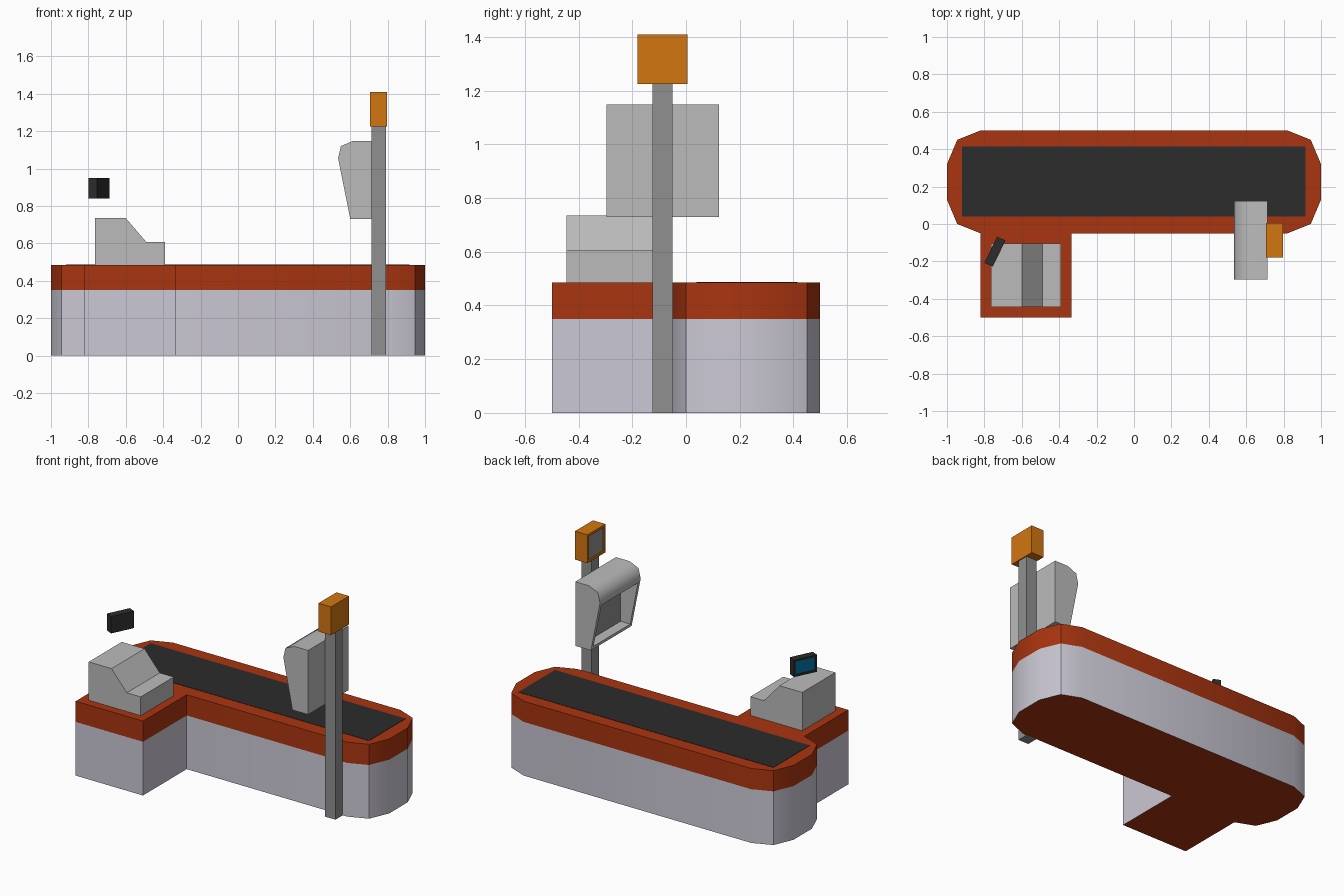
import bpy, bmesh, math
from mathutils import Vector

if "Cube" in bpy.data.objects:
    bpy.data.objects.remove(bpy.data.objects["Cube"])


def mat(name, *rgb):
    m = bpy.data.materials.new(name)
    m.diffuse_color = (*rgb, 1)
    m.use_nodes = True
    m.node_tree.nodes["Principled BSDF"].inputs["Base Color"].default_value = m.diffuse_color
    return m


LAVENDER = mat("lavender_panel", 0.60, 0.58, 0.66)
RED = mat("rust_red", 0.40, 0.035, 0.005)
BLACK = mat("black_rubber", 0.025, 0.025, 0.025)
ORANGE = mat("orange", 0.65, 0.18, 0.005)
BLUE = mat("screen_blue", 0.0, 0.13, 0.30)
GREY = mat("light_grey", 0.50, 0.50, 0.50)
STEEL = mat("steel_grey", 0.28, 0.28, 0.28)


def prism(outline, lo, hi, axis="z"):
    """Extrude an XY outline along z, or an XZ outline along y."""
    bm = bmesh.new()
    place = (lambda a, b: (a, b, lo)) if axis == "z" else (lambda a, b: (a, lo, b))
    face = bm.faces.new([bm.verts.new(place(a, b)) for a, b in outline])
    ext = bmesh.ops.extrude_face_region(bm, geom=[face])["geom"]
    step = Vector((0, 0, hi - lo)) if axis == "z" else Vector((0, hi - lo, 0))
    bmesh.ops.translate(bm, vec=step, verts=[g for g in ext if isinstance(g, bmesh.types.BMVert)])
    bmesh.ops.recalc_face_normals(bm, faces=bm.faces)
    return bm


def box(x0, x1, y0, y1, z0, z1):
    return prism([(x0, y0), (x1, y0), (x1, y1), (x0, y1)], z0, z1)


def recess(bm, direction, border, depth, floor_x=None):
    """Sink a panel into the face that looks in the given direction."""
    bm.normal_update()
    d = Vector(direction).normalized()
    face = max(bm.faces, key=lambda f: f.normal.dot(d))
    bmesh.ops.inset_region(bm, faces=[face], thickness=border)
    n = face.normal.copy()
    floor = bmesh.ops.extrude_discrete_faces(bm, faces=[face])["faces"][0]
    for v in floor.verts:
        if floor_x is None:
            v.co -= n * depth
        else:
            v.co.x = floor_x
    floor.material_index = 1


def finish(name, bm, mats, smooth=None):
    me = bpy.data.meshes.new(name)
    bm.to_mesh(me)
    bm.free()
    ob = bpy.data.objects.new(name, me)
    bpy.context.collection.objects.link(ob)
    for m in mats:
        me.materials.append(m)
    if smooth:
        bpy.ops.object.select_all(action="DESELECT")
        ob.select_set(True)
        bpy.context.view_layer.objects.active = ob
        bpy.ops.object.shade_smooth_by_angle(angle=math.radians(smooth))
    return ob


# Counter: L-shaped plan with chamfered ends, red band and underside
right_end = [(0.82, -0.05), (0.945, 0.0), (1.0, 0.13), (1.0, 0.32), (0.945, 0.45), (0.82, 0.5)]
left_end = [(-x, y) for x, y in reversed(right_end)]
bm = prism(right_end + left_end + [(-0.82, -0.5), (-0.335, -0.5), (-0.335, -0.05)], 0, 0.485)
bmesh.ops.bisect_plane(bm, geom=bm.verts[:] + bm.edges[:] + bm.faces[:],
                       plane_co=(0, 0, 0.35), plane_no=(0, 0, 1))
for f in bm.faces:
    z = f.calc_center_median().z
    f.material_index = 1 if z > 0.35 or z < 0.01 else 0
finish("counter", bm, [LAVENDER, RED], 30)

# Conveyor belt
finish("conveyor_belt", box(-0.92, 0.917, 0.04, 0.415, 0.475, 0.487), [BLACK])

# Cash register with sloped front
finish("cash_register", prism([(-0.765, 0.485), (-0.39, 0.485), (-0.39, 0.607), (-0.49, 0.607),
                               (-0.6, 0.735), (-0.765, 0.735)], -0.445, -0.105, "y"), [GREY])

# Small angled customer display
bm = prism([(-0.80, -0.208), (-0.755, -0.228), (-0.687, -0.088), (-0.732, -0.068)], 0.84, 0.95)
recess(bm, (-0.9, 0.44, 0), 0.018, 0.005)
finish("customer_display", bm, [BLACK, BLUE])

# Pole and lane light
finish("pole", box(0.715, 0.79, -0.125, -0.05, 0, 1.225), [STEEL])
bm = box(0.707, 0.797, -0.18, 0.005, 1.225, 1.41)
recess(bm, (-1, 0, 0), 0.022, 0.008)
finish("lane_light", bm, [ORANGE, STEEL])

# Hooded terminal with deep upright screen
bm = prism([(0.6, 0.73), (0.713, 0.73), (0.713, 1.148), (0.615, 1.148), (0.55, 1.12),
            (0.535, 1.055)], -0.297, 0.122, "y")
recess(bm, (-0.98, 0, -0.2), 0.03, 0, floor_x=0.665)
finish("hooded_terminal", bm, [GREY, STEEL], 60)
